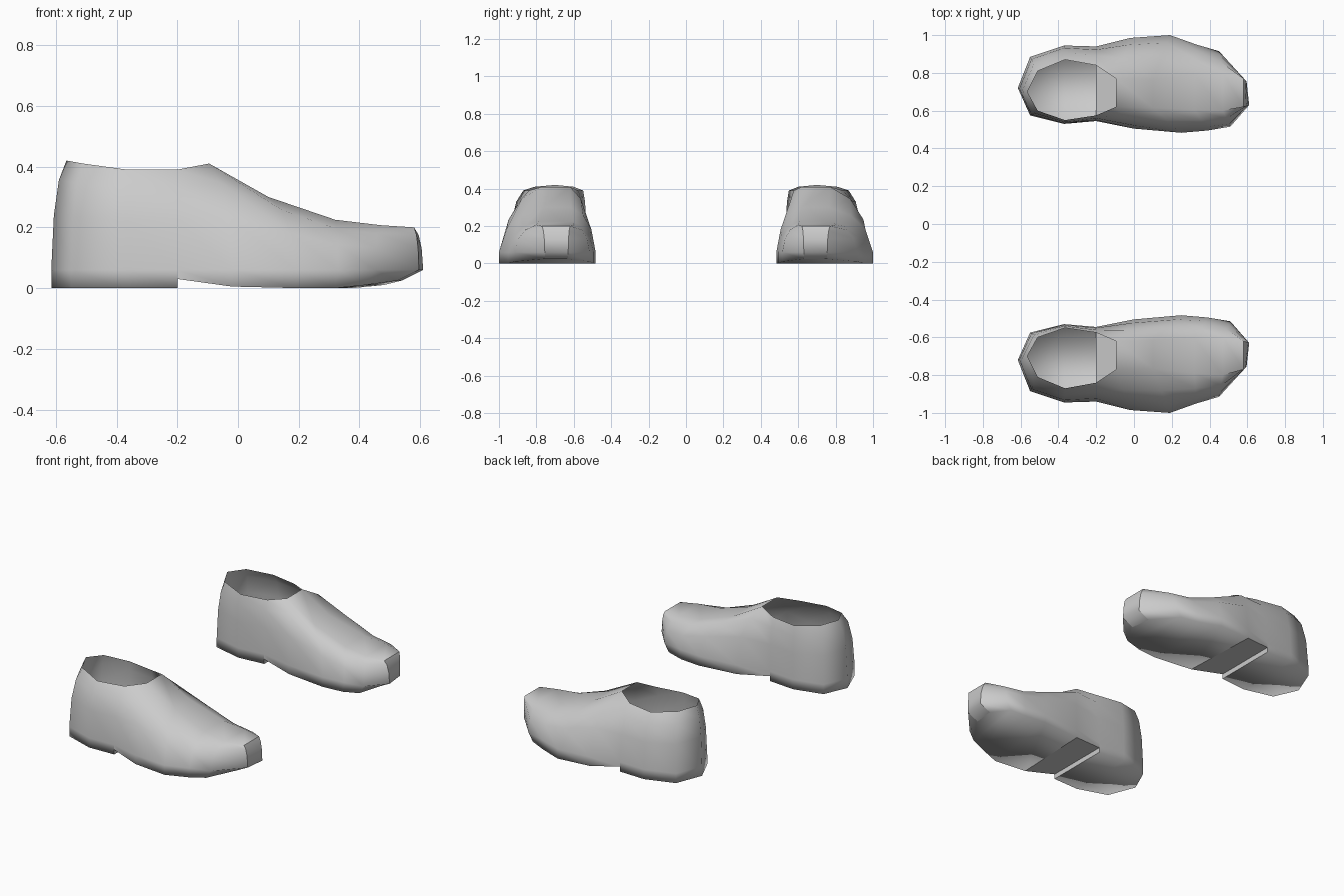
import bpy, bmesh
from mathutils import Vector

old = bpy.data.objects.get("Cube")
if old:
    bpy.data.objects.remove(old, do_unlink=True)

grey = bpy.data.materials.new("plain_grey")
grey.use_nodes = True
colour = (0.6, 0.6, 0.6, 1)
grey.diffuse_color = colour
grey.node_tree.nodes["Principled BSDF"].inputs["Base Color"].default_value = colour

# Cross-sections from heel to toe:
# x, top x, inner y, outer y, top inner y, top outer y, top z, sole z, sole setback, skew
SECTIONS = [
    (-.615, -.565, .72, .72, .70, .70, .42, 0, 0, 0),
    (-.55, -.51, .575, .885, .60, .81, .41, 0, 0, 0),
    (-.37, -.365, .53, .945, .55, .87, .39, 0, 0, 0),
    (-.2, -.2, .545, .94, .575, .84, .39, 0, 0, 0),
    (-.2, -.2, .545, .94, .575, .84, .39, .03, 0, 0),
    (-.01, -.095, .505, .985, .62, .77, .41, .005, 0, .01),
    (.22, .1, .483, 1, .615, .765, .30, 0, 0, .03),
    (.36, .32, .495, .95, .605, .79, .225, 0, .01, .03),
    (.48, .47, .515, .915, .60, .80, .207, .01, .03, .03),
    (.603, .58, .63, .755, .62, .77, .2, .025, .07, .007),
]
# Blend from the widest line up to the top: sideways, upward
LEVELS = [(0, 0), (.17, .5), (.5, .82), (1, 1)]
STEP, ARCH_END = 3, 5
WIDE_Z = .06


def half_profile(row, outer):
    """Points of one side of a section, from sole to top."""
    x, xt, yi, yo, ti, to, zt, zs, setback, skew = row
    x += -skew if outer else skew
    y, yt = (yo, to) if outer else (yi, ti)
    pts = [Vector((x - setback, y, zs))]
    for side, up in LEVELS:
        pts.append(Vector((x + (xt - x) * side, y + (yt - y) * side,
                           WIDE_Z + (zt - WIDE_Z) * up)))
    return pts


def build_shoe(name, sign):
    bm = bmesh.new()
    rings = []
    for row in SECTIONS:
        pts = half_profile(row, True) + half_profile(row, False)[::-1]
        rings.append([bm.verts.new((p.x, p.y * sign, p.z)) for p in pts])
    n = len(rings[0])
    top = len(LEVELS)

    def face(*verts):
        bm.faces.new(verts if sign > 0 else verts[::-1])

    # Sides, vamp and sole; the collar stays open behind the arch
    for i in range(len(rings) - 1):
        a, b = rings[i], rings[i + 1]
        for k in range(n):
            if k == top and i < ARCH_END:
                continue
            if i == STEP and k != n - 1:
                continue
            m = (k + 1) % n
            face(a[k], a[m], b[m], b[k])
    # Toe cap
    toe = rings[-1]
    for k in range(top):
        face(toe[k], toe[n - 1 - k], toe[n - 2 - k], toe[k + 1])
    bmesh.ops.remove_doubles(bm, verts=bm.verts, dist=1e-4)

    # Smooth upper with crisp creases around the heel step and arch
    for f in bm.faces:
        f.smooth = True
        f.normal_update()
    for e in bm.edges:
        a, b = e.verts
        across = abs(a.co.y - b.co.y) > .3 and max(a.co.z, b.co.z) < .04
        arch = all(-.21 < v.co.x < .01 and v.co.z < .04 for v in e.verts)
        if arch and (across or abs(a.co.x - b.co.x) > .1):
            e.smooth = False
    mesh = bpy.data.meshes.new(name)
    bm.to_mesh(mesh)
    bm.free()
    mesh.materials.append(grey)
    shoe = bpy.data.objects.new(name, mesh)
    bpy.context.collection.objects.link(shoe)


build_shoe("back_shoe", 1)
build_shoe("front_shoe", -1)
